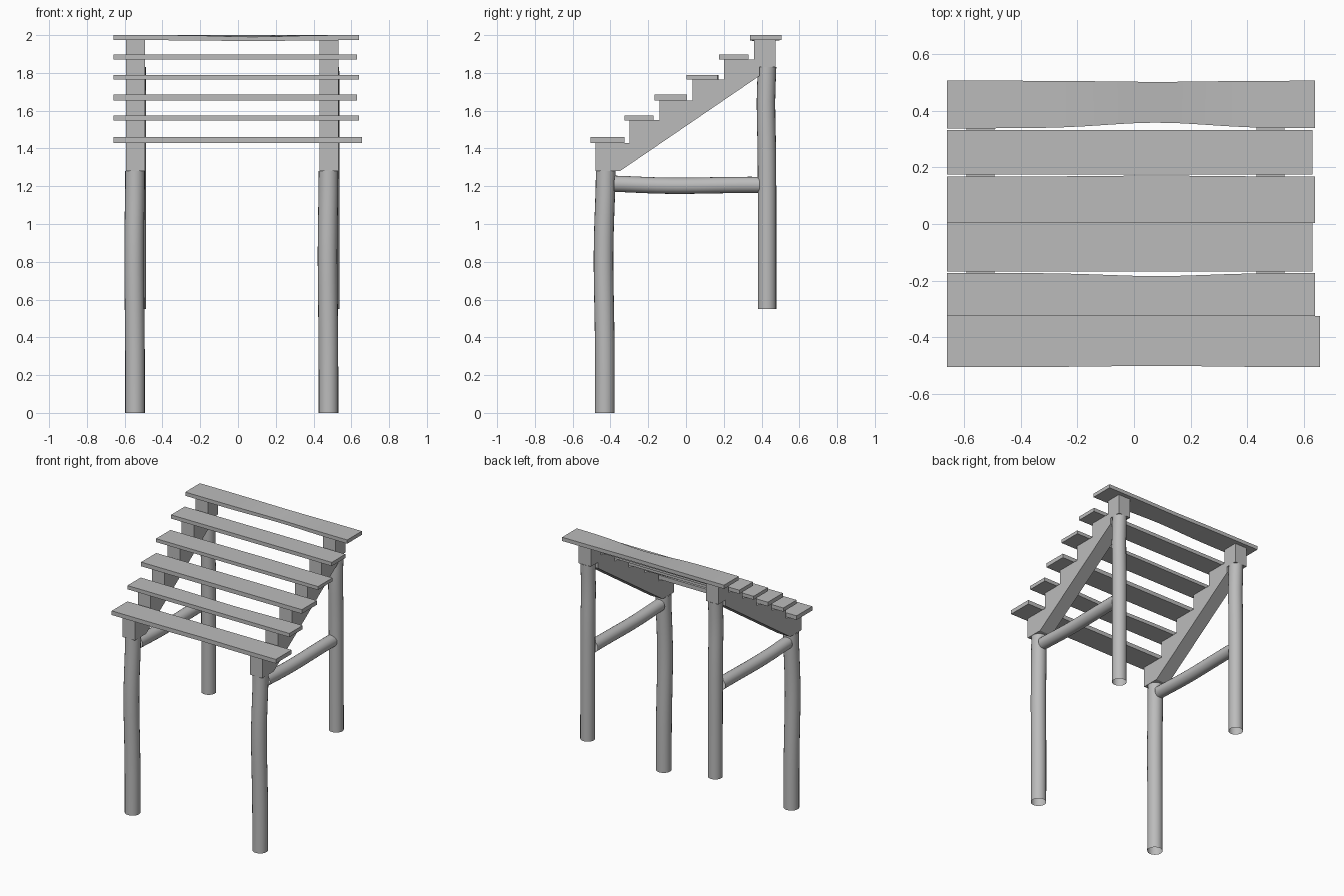
import bpy, bmesh, math
from mathutils import Vector

if "Cube" in bpy.data.objects:
    bpy.data.objects.remove(bpy.data.objects["Cube"])

GREY = (0.5, 0.5, 0.5, 1)
grey = bpy.data.materials.new("plain_grey")
grey.use_nodes = True
grey.diffuse_color = GREY
grey.node_tree.nodes["Principled BSDF"].inputs["Base Color"].default_value = GREY


def finish(bm, name, smooth=False):
    bmesh.ops.recalc_face_normals(bm, faces=bm.faces)
    mesh = bpy.data.meshes.new(name)
    bm.to_mesh(mesh)
    bm.free()
    mesh.materials.append(grey)
    obj = bpy.data.objects.new(name, mesh)
    bpy.context.collection.objects.link(obj)
    if smooth:
        bpy.ops.object.select_all(action='DESELECT')
        obj.select_set(True)
        bpy.context.view_layer.objects.active = obj
        bpy.ops.object.shade_smooth_by_angle(angle=math.radians(40))
    return obj


def pole(name, start, end, radius, bend, peak, sides=20, rings=14):
    """Open round pole that bows sideways by 'bend', most at fraction 'peak'."""
    start, end, bend = Vector(start), Vector(end), Vector(bend)
    axis = (end - start).normalized()
    u = Vector((1, 0, 0))
    v = axis.cross(u)
    bm = bmesh.new()
    loops = []
    for i in range(rings + 1):
        t = i / rings
        bow = math.sin(math.pi * t ** (math.log(0.5) / math.log(peak))) ** 2
        centre = start.lerp(end, t) + bend * bow
        angles = [2 * math.pi * k / sides for k in range(sides)]
        loops.append([bm.verts.new(centre + radius * (u * math.cos(a) + v * math.sin(a)))
                      for a in angles])
    for a, b in zip(loops, loops[1:]):
        for k in range(sides):
            n = (k + 1) % sides
            bm.faces.new((a[k], a[n], b[n], b[k]))
    return finish(bm, name, True)


def stringer(name, x):
    """Stepped side beam, extruded across x."""
    steps = [(-0.48, 1.43), (-0.30, 1.55), (-0.14, 1.655),
             (0.035, 1.765), (0.20, 1.87), (0.36, 1.975)]
    profile = [(-0.48, 1.28)]
    for i, (y, z) in enumerate(steps):
        if i:
            profile.append((y, steps[i - 1][1]))
        profile.append((y, z))
    profile += [(0.475, 1.975), (0.475, 1.83), (0.39, 1.83), (0.39, 1.785), (-0.35, 1.28)]
    bm = bmesh.new()
    face = bm.faces.new([bm.verts.new((x - 0.05, y, z)) for y, z in profile])
    moved = bmesh.ops.extrude_face_region(bm, geom=[face])
    verts = [g for g in moved["geom"] if isinstance(g, bmesh.types.BMVert)]
    bmesh.ops.translate(bm, verts=verts, vec=(0.1, 0, 0))
    return finish(bm, name)


def plank(name, x1, y0, y1, z0, z1, front_bow, back_bow, dip):
    """Worn board whose long edges wander a little around the middle."""
    bm = bmesh.new()
    x0, cuts = -0.66, 16
    loops = []
    for i in range(cuts + 1):
        x = x0 + (x1 - x0) * i / cuts
        w = math.exp(-((x - 0.08) / 0.25) ** 2)
        ya, yb = y0 + front_bow * w, y1 + back_bow * w
        loops.append([bm.verts.new(p) for p in
                      ((x, ya, z0 - dip * w / 2), (x, yb, z0),
                       (x, yb, z1), (x, ya, z1 - dip * w))])
    for a, b in zip(loops, loops[1:]):
        for k in range(4):
            n = (k + 1) % 4
            bm.faces.new((a[k], a[n], b[n], b[k]))
    bm.faces.new(loops[0])
    bm.faces.new(loops[-1])
    return finish(bm, name, True)


# Legs, rails and stepped beams on both sides
for side, x in (("right", -0.545), ("left", 0.479)):
    pole("front_leg_" + side, (x, -0.43, 0), (x, -0.425, 1.28), 0.052,
         (-0.005, -0.010, 0), 0.65)
    pole("back_leg_" + side, (x + 0.01, 0.429, 0.55), (x + 0.008, 0.429, 1.83), 0.049,
         (0, -0.006, 0), 0.85)
    pole("side_rail_" + side, (x, -0.38, 1.213), (x, 0.39, 1.207), 0.043,
         (0, 0, -0.008), 0.4)
    stringer("stepped_beam_" + side, x + 0.003)

# Boards: right end, front, back, bottom, top, edge bows, sag
boards = [
    (0.657, -0.505, -0.325, 1.43, 1.46, 0.004, 0, 0),
    (0.64, -0.325, -0.173, 1.548, 1.575, 0, -0.011, 0),
    (0.63, -0.168, 0.005, 1.655, 1.685, 0, 0, 0),
    (0.64, 0.003, 0.168, 1.765, 1.79, 0, 0.003, 0),
    (0.63, 0.175, 0.332, 1.87, 1.897, 0, 0, 0),
    (0.64, 0.338, 0.506, 1.973, 2.0, 0.02, -0.004, 0.009),
]
for i, spec in enumerate(boards):
    plank("board_%d" % (i + 1), *spec)
